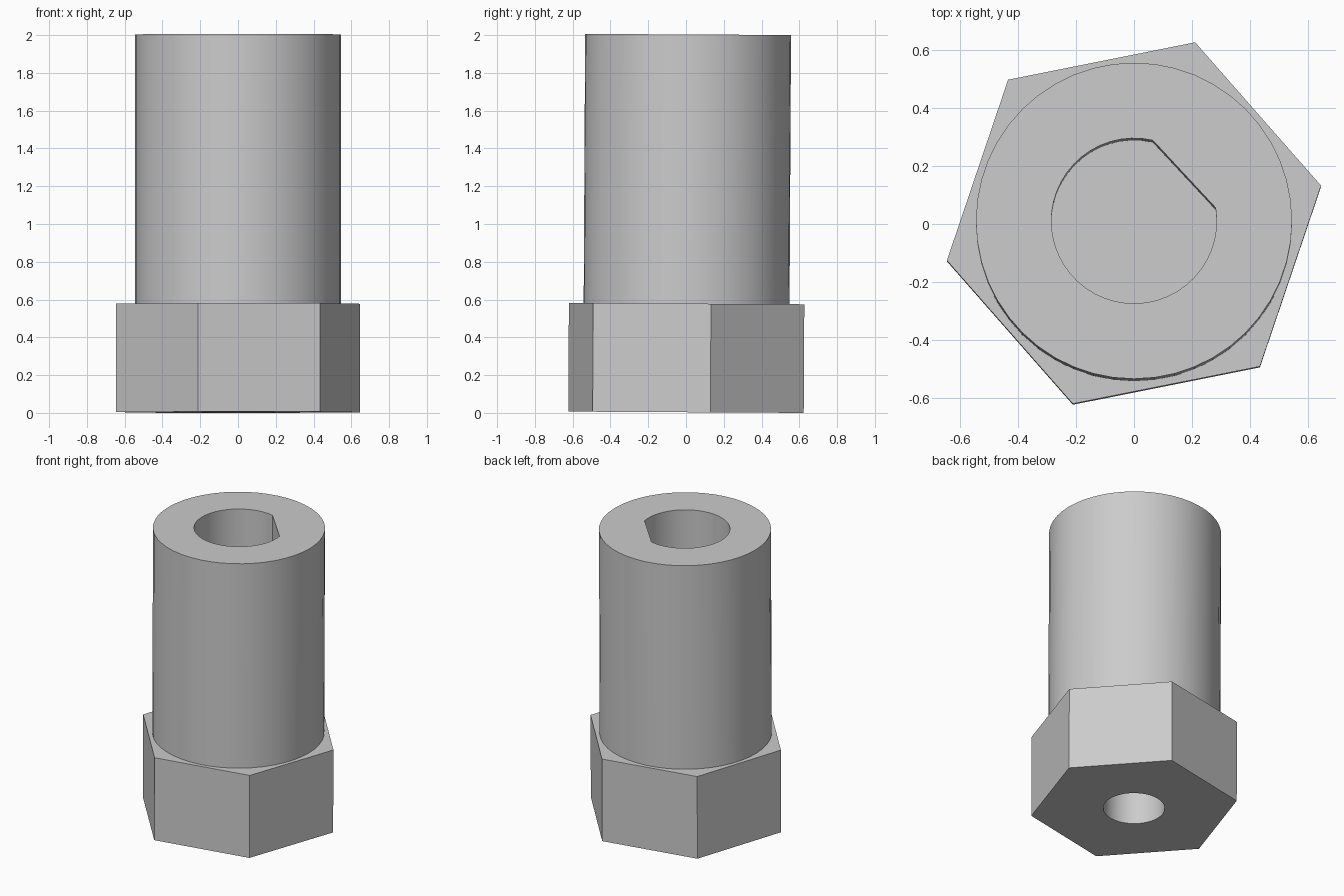
import bpy, bmesh
from math import cos, sin, radians
from mathutils import Matrix

cube = bpy.data.objects.get("Cube")
if cube:
    bpy.data.objects.remove(cube, do_unlink=True)

grey = bpy.data.materials.new("plain_grey")
grey.use_nodes = True
colour = (0.6, 0.6, 0.6, 1)
grey.diffuse_color = colour
grey.node_tree.nodes["Principled BSDF"].inputs["Base Color"].default_value = colour

bm = bmesh.new()


def arc(radius, count, start=0, sweep=360):
    """Outline points; a partial sweep leaves a flat chord."""
    steps = count if sweep == 360 else count - 1
    angles = [radians(start + sweep * i / steps) for i in range(count)]
    return [(radius * cos(a), radius * sin(a)) for a in angles]


def wall(outline, z0, z1):
    """Upright wall along an outline; returns its lower and upper edges."""
    low = [bm.verts.new((x, y, z0)) for x, y in outline]
    high = [bm.verts.new((x, y, z1)) for x, y in outline]
    edges = ([], [])
    for i in range(len(outline)):
        j = (i + 1) % len(outline)
        bm.faces.new((low[i], low[j], high[j], high[i]))
        edges[0].append(bm.edges.get((low[i], low[j])))
        edges[1].append(bm.edges.get((high[i], high[j])))
    return edges


def fill(edges):
    """Flat face, or flat ring when given two outlines."""
    bmesh.ops.triangle_fill(bm, edges=edges, use_beauty=True)


# Hexagonal base, round sleeve, D-shaped shaft socket and screw bore
hex_low, hex_high = wall(arc(0.658, 6, 11.3), 0, 0.575)
sleeve_low, sleeve_high = wall(arc(0.545, 48), 0.575, 2)
socket_low, socket_high = wall(arc(0.285, 40, 76.8, 292.3), 0.64, 2)
bore_low, bore_high = wall(arc(0.195, 40), 0, 0.5)

# Flat faces joining the walls
fill(hex_low + bore_low)
fill(hex_high + sleeve_low)
fill(sleeve_high + socket_high)
fill(socket_low)
fill(bore_high)

# Slight lean to the back
bm.transform(Matrix.Rotation(-0.0055, 4, "X"))
lowest = min(v.co.z for v in bm.verts)
bmesh.ops.translate(bm, verts=bm.verts, vec=(0, 0, -lowest))
bmesh.ops.dissolve_limit(bm, angle_limit=0.001, verts=bm.verts, edges=bm.edges)
bmesh.ops.recalc_face_normals(bm, faces=bm.faces)

mesh = bpy.data.meshes.new("hex_shaft_adapter")
bm.to_mesh(mesh)
bm.free()
mesh.materials.append(grey)
adapter = bpy.data.objects.new("hex_shaft_adapter", mesh)
bpy.context.collection.objects.link(adapter)

bpy.ops.object.select_all(action="DESELECT")
adapter.select_set(True)
bpy.context.view_layer.objects.active = adapter
bpy.ops.object.shade_smooth_by_angle(angle=radians(25))
